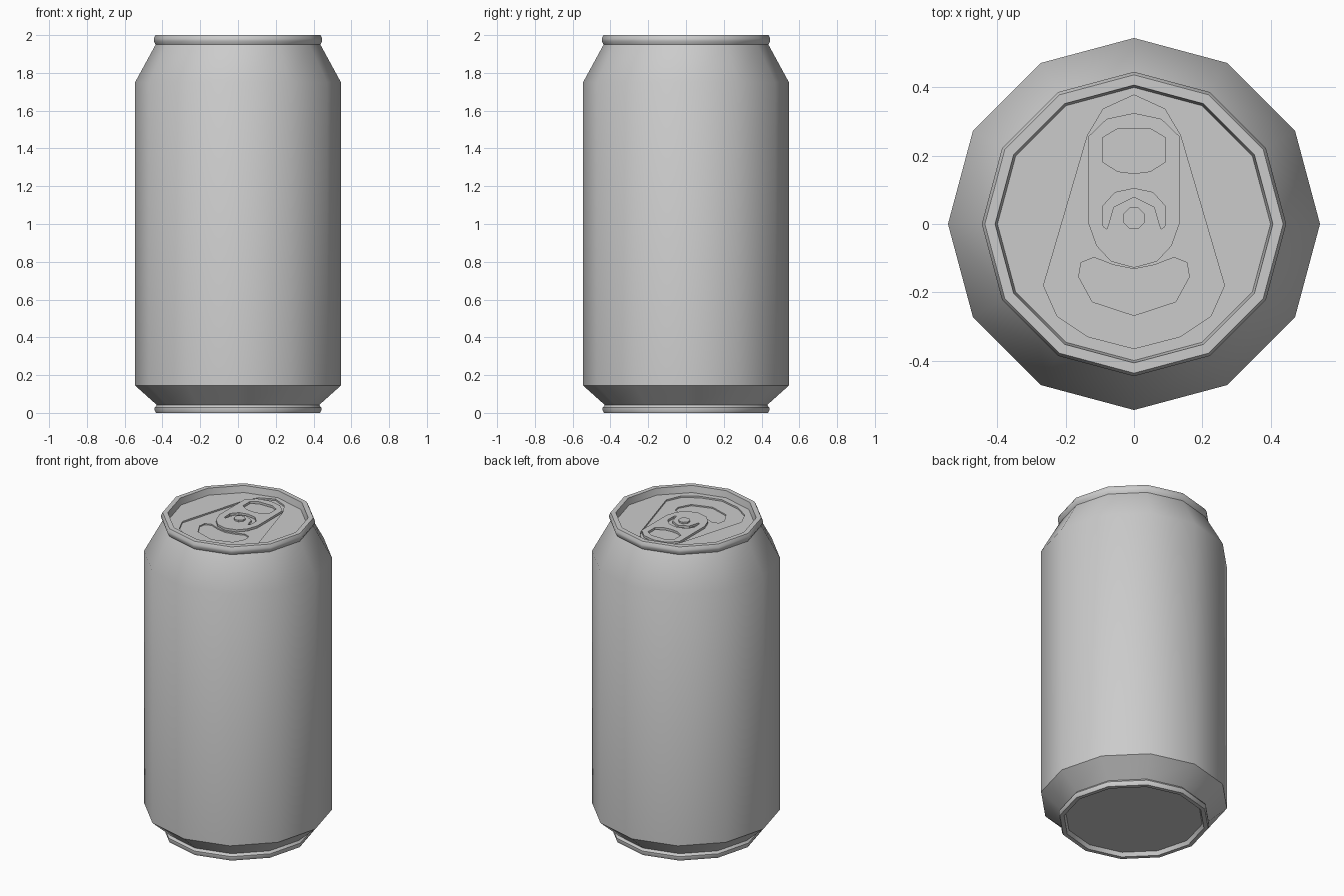
import bpy, bmesh
from math import cos, sin, pi

if "Cube" in bpy.data.objects:
    bpy.data.objects.remove(bpy.data.objects["Cube"])

LID, FLOOR, MOUTH = 1.958, 1.948, 1.94


def ring(r, n=12, cy=0.0, start=0.0):
    return [(r * cos(start + 2 * pi * i / n), cy + r * sin(start + 2 * pi * i / n)) for i in range(n)]


def mirrored(half):
    # half outline from the axis (or a gap) on +x, mirrored to -x
    return half + [(-x, y) for x, y in reversed(half) if abs(x) > 1e-6]


def fill(bm, loops, z, up=True):
    edges = []
    for loop in loops:
        vs = [bm.verts.new((x, y, z)) for x, y in loop]
        edges += [bm.edges.new((vs[i - 1], vs[i])) for i in range(len(vs))]
    res = bmesh.ops.triangle_fill(bm, edges=edges, use_beauty=True, use_dissolve=False)
    for f in res["geom"]:
        if isinstance(f, bmesh.types.BMFace):
            f.normal_update()
            if (f.normal.z > 0) != up:
                f.normal_flip()


def wall(bm, loop, z0, z1):
    a = [bm.verts.new((x, y, z0)) for x, y in loop]
    b = [bm.verts.new((x, y, z1)) for x, y in loop]
    for i in range(len(a)):
        bm.faces.new((a[i - 1], a[i], b[i], b[i - 1]))


def finish(bm, name, smooth=None):
    bmesh.ops.remove_doubles(bm, verts=bm.verts[:], dist=1e-5)
    bmesh.ops.recalc_face_normals(bm, faces=bm.faces[:])
    me = bpy.data.meshes.new(name)
    bm.to_mesh(me)
    bm.free()
    ob = bpy.data.objects.new(name, me)
    bpy.context.collection.objects.link(ob)
    if smooth:
        bpy.ops.object.select_all(action='DESELECT')
        ob.select_set(True)
        bpy.context.view_layer.objects.active = ob
        bpy.ops.object.shade_smooth_by_angle(angle=smooth)
    return ob


def slab(name, loops, z0, z1):
    bm = bmesh.new()
    fill(bm, loops, z1)
    fill(bm, loops, z0, False)
    for loop in loops:
        wall(bm, loop, z0, z1)
    return finish(bm, name)


# Outlines on the lid
recess = mirrored([(0, .378), (.09, .337), (.136, .26), (.265, -.18), (.225, -.27), (.135, -.33), (0, -.365)])
mouth = mirrored([(0, -.132), (.06, -.12), (.117, -.098), (.155, -.113), (.162, -.155), (.122, -.228), (0, -.268)])
tab = mirrored([(0, .325), (.08, .308), (.134, .256), (.134, .003), (.11, -.064), (.067, -.11), (0, -.128)])
finger_hole = mirrored([(.048, .279), (.092, .253), (.092, .182), (.048, .154), (0, .148)])
slot_outer = mirrored([(.077, -.015), (.09, 0), (.092, .052), (.056, .092), (0, .104)][::-1])
slot = mirrored([(0, .104), (.056, .092), (.092, .052), (.09, -.008), (.079, -.015), (.06, .05), (0, .08)])
# the slot is a closed horseshoe: outer arc right, inner arc, outer arc left
slot = ([(0, .104), (.056, .092), (.092, .052), (.09, -.008), (.079, -.015), (.06, .05), (0, .08)]
        + [(-.06, .05), (-.079, -.015), (-.09, -.008), (-.092, .052), (-.056, .092)])

# Can body: turned twelve-sided profile with both rims
profile = [(.40, .025), (.41, 0), (.435, 0), (.441, .012), (.441, .028), (.43, .042),
           (.545, .145), (.545, 1.75), (.436, 1.95), (.446, 1.968), (.446, 1.982),
           (.437, 2.0), (.407, 2.0), (.40, LID)]
bm = bmesh.new()
rows = [[bm.verts.new((x, y, z)) for x, y in ring(r)] for r, z in profile]
for lo, hi in zip(rows, rows[1:]):
    for i in range(12):
        bm.faces.new((lo[i - 1], lo[i], hi[i], hi[i - 1]))
bm.faces.new(rows[0][::-1])
finish(bm, "can_body", 0.62)

# Lid with stepped recess and mouth panel
bm = bmesh.new()
fill(bm, [ring(.40), recess], LID)
wall(bm, recess, FLOOR, LID)
fill(bm, [recess, mouth], FLOOR)
wall(bm, mouth, MOUTH, FLOOR)
fill(bm, [mouth], MOUTH)
lid = finish(bm, "lid")
if sum(p.normal.z * p.area for p in lid.data.polygons) < 0:
    lid.data.flip_normals()

# Pull tab and rivet
slab("pull_tab", [tab, finger_hole, slot], FLOOR + .004, FLOOR + .018)
slab("rivet", [ring(.034, 8, .017, pi / 8)], FLOOR, FLOOR + .028)
